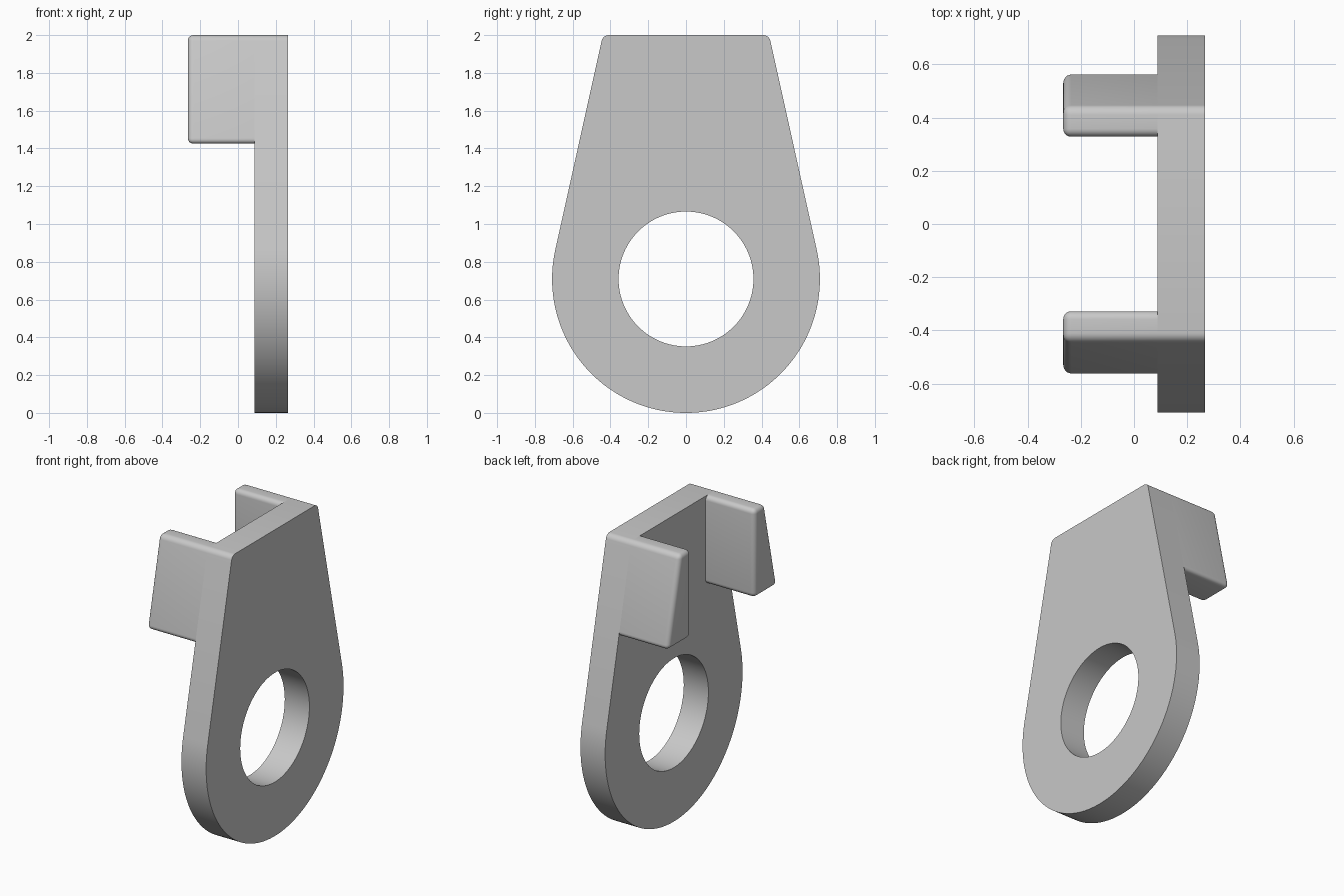
import bpy, bmesh, math
from mathutils import Vector

cube = bpy.data.objects.get("Cube")
if cube:
    bpy.data.objects.remove(cube, do_unlink=True)

R, HOLE_R, TOP = 0.709, 0.357, 2.0
X_END, X_BACK, X_FACE = -0.266, 0.088, 0.266
LUG_Z, LUG_Y, ROUND = 1.425, 0.328, 0.03
TILT = math.radians(12.5)

grey = bpy.data.materials.new("light_grey")
grey.use_nodes = True
grey.diffuse_color = (0.58, 0.58, 0.58, 1)
grey.node_tree.nodes["Principled BSDF"].inputs["Base Color"].default_value = grey.diffuse_color


def side_y(z):
    """Half width of the plate on its straight tapered flank."""
    return (R - math.sin(TILT) * (z - R)) / math.cos(TILT)


def add_loop(bm, points, x):
    verts = [bm.verts.new((x, y, z)) for y, z in points]
    return [bm.edges.new((v, verts[i - 1])) for i, v in enumerate(verts)]


def extrude_x(bm, faces, length):
    new = bmesh.ops.extrude_face_region(bm, geom=faces)["geom"]
    moved = [v for v in new if isinstance(v, bmesh.types.BMVert)]
    bmesh.ops.translate(bm, verts=moved, vec=Vector((length, 0, 0)))


def round_edges(bm, edges):
    bmesh.ops.bevel(bm, geom=edges, offset=ROUND, segments=6, profile=0.5,
                    affect='EDGES', clamp_overlap=True)


def finish(bm, name):
    bmesh.ops.recalc_face_normals(bm, faces=bm.faces)
    mesh = bpy.data.meshes.new(name)
    bm.to_mesh(mesh)
    bm.free()
    mesh.materials.append(grey)
    obj = bpy.data.objects.new(name, mesh)
    bpy.context.collection.objects.link(obj)
    bpy.ops.object.select_all(action='DESELECT')
    obj.select_set(True)
    bpy.context.view_layer.objects.active = obj
    bpy.ops.object.shade_smooth_by_angle(angle=math.radians(30))


# Teardrop plate with a round hole
bm = bmesh.new()
steps = 96
sweep = math.pi + 2 * TILT
arc = [TILT - sweep * i / steps for i in range(steps + 1)]
outline = [(R * math.cos(a), R + R * math.sin(a)) for a in arc]
outline += [(-side_y(TOP), TOP), (side_y(TOP), TOP)]
circle = [2 * math.pi * i / steps for i in range(steps)]
hole = [(HOLE_R * math.cos(a), R + HOLE_R * math.sin(a)) for a in circle]
edges = add_loop(bm, outline, X_BACK) + add_loop(bm, hole, X_BACK)
bmesh.ops.triangle_fill(bm, edges=edges, use_beauty=True)
extrude_x(bm, bm.faces[:], X_FACE - X_BACK)
corners = [e for e in bm.edges if all(v.co.z > TOP - 0.001 for v in e.verts)
           and abs(e.verts[0].co.x - e.verts[1].co.x) > 0.1
           and abs(e.verts[0].co.y - e.verts[1].co.y) < 0.001]
round_edges(bm, corners)
finish(bm, "plate")

# Two wedge-shaped lugs, flush with the flanks and rounded away from the plate
for name, s in (("front_lug", -1), ("back_lug", 1)):
    bm = bmesh.new()
    section = [(LUG_Y, LUG_Z), (side_y(LUG_Z), LUG_Z), (side_y(TOP), TOP), (LUG_Y, TOP)]
    verts = [bm.verts.new((X_END, s * y, z)) for y, z in section]
    extrude_x(bm, [bm.faces.new(verts)], X_BACK - X_END)
    free = [e for e in bm.edges if min(v.co.x for v in e.verts) < X_END + 0.001]
    round_edges(bm, free)
    finish(bm, name)
